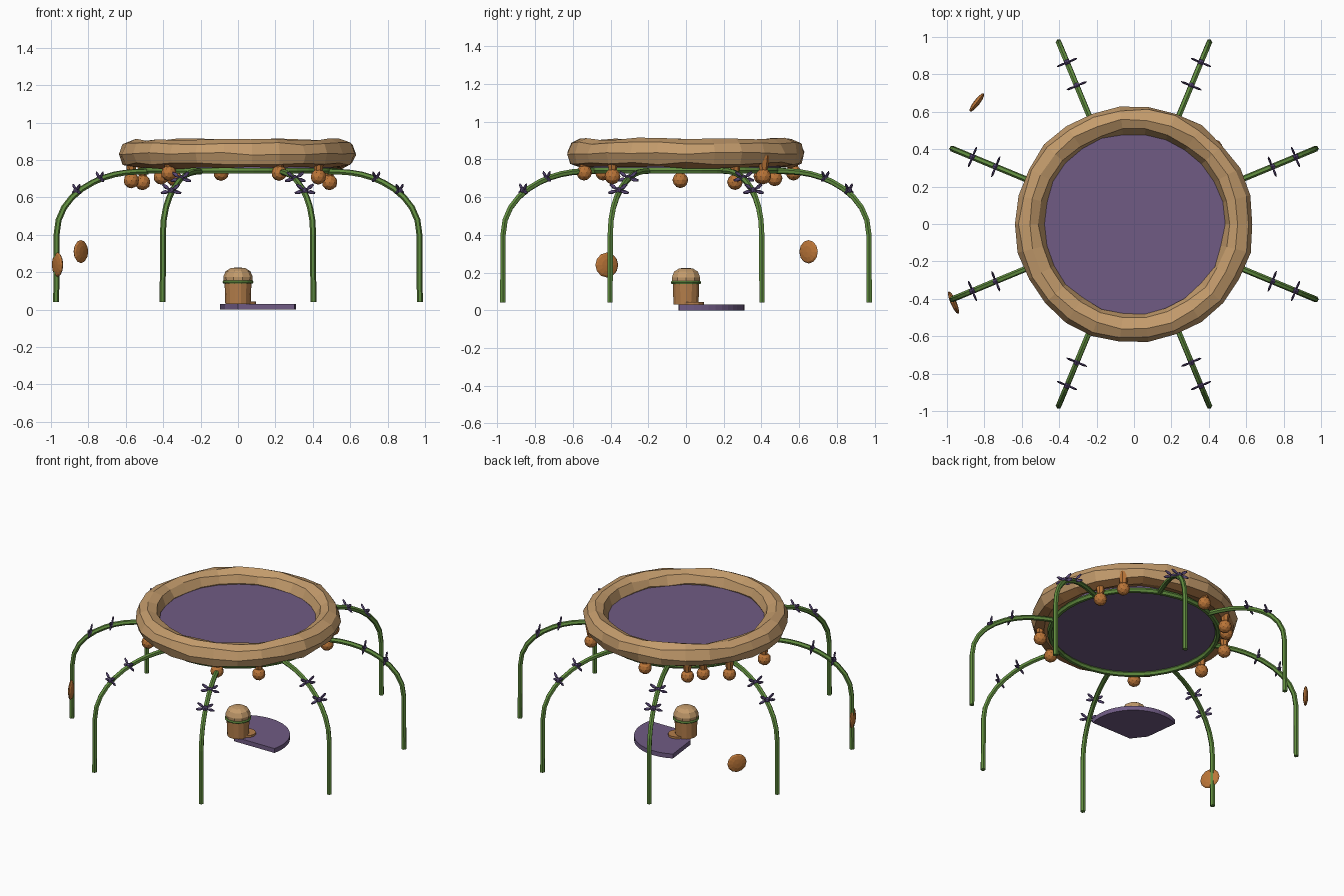
import bpy, bmesh, random
from math import sin, cos, pi, radians, atan2, hypot
from mathutils import Matrix, Vector

random.seed(4)
cube = bpy.data.objects.get("Cube")
if cube:
    bpy.data.objects.remove(cube)


def material(name, rgb):
    m = bpy.data.materials.new(name)
    m.use_nodes = True
    m.diffuse_color = (*rgb, 1)
    m.node_tree.nodes["Principled BSDF"].inputs["Base Color"].default_value = (*rgb, 1)
    return m


TAN = material("tan", (0.55, 0.33, 0.15))
BARK = material("bark brown", (0.46, 0.21, 0.07))
ORANGE = material("orange", (0.50, 0.18, 0.04))
PURPLE = material("purple", (0.16, 0.105, 0.23))
PETAL = material("dark violet", (0.10, 0.065, 0.18))
GREEN = material("vine green", (0.12, 0.27, 0.05))


def finish(name, bm, *mats):
    bmesh.ops.recalc_face_normals(bm, faces=bm.faces)
    me = bpy.data.meshes.new(name)
    bm.to_mesh(me)
    bm.free()
    for m in mats:
        me.materials.append(m)
    ob = bpy.data.objects.new(name, me)
    bpy.context.collection.objects.link(ob)
    return ob


def lathe(name, profile, mat, steps=12, closed=False, jitter=0.0, mat2=None, split=0.0):
    """Spin an (r, z) profile about z; faces centred below split take mat2."""
    bm = bmesh.new()
    rings = []
    for i in range(steps):
        a = 2 * pi * i / steps
        ring = []
        for r, z in profile:
            rr = r + random.uniform(-jitter, jitter)
            zz = z + random.uniform(-jitter, jitter)
            ring.append(bm.verts.new((rr * cos(a), rr * sin(a), zz)))
        rings.append(ring)
    n = len(profile)
    for i in range(steps):
        a, b = rings[i], rings[(i + 1) % steps]
        for j in range(n if closed else n - 1):
            k = (j + 1) % n
            f = bm.faces.new((a[j], b[j], b[k], a[k]))
            if mat2 and sum(v.co.z for v in f.verts) / 4 < split:
                f.material_index = 1
    if not closed:
        bm.faces.new([r[0] for r in rings])
        bm.faces.new([r[-1] for r in rings])
    return finish(name, bm, *([mat, mat2] if mat2 else [mat]))


def circle_profile(radius, z, minor, sides):
    return [(radius + minor * cos(2 * pi * i / sides), z + minor * sin(2 * pi * i / sides))
            for i in range(sides)]


# Lumpy wooden rim, tabletop and vine hoop below it
lathe("rim", circle_profile(0.56, 0.833, 0.076, 8), TAN, 26, True, 0.007, BARK, 0.79)
lathe("table_top", [(0.505, 0.75), (0.505, 0.828)], PURPLE, 40)
lathe("vine_hoop", circle_profile(0.52, 0.742, 0.018, 6), GREEN, 40, True)


# Arched vine legs, each with two flowers
def vine_leg(angle):
    cu = bpy.data.curves.new("vine_leg", "CURVE")
    cu.dimensions = "3D"
    cu.bevel_depth = 0.016
    cu.bevel_resolution = 1
    cu.resolution_u = 5
    cu.use_fill_caps = True
    sp = cu.splines.new("BEZIER")
    # r, z, tangent direction and handle length
    knots = [(1.052, 0.04, 0, 1, 0.1), (1.05, 0.40, 0, 1, 0.14),
             (0.84, 0.68, -0.9, 0.42, 0.12), (0.52, 0.738, -1, 0, 0.12)]
    sp.bezier_points.add(len(knots) - 1)
    out = Vector((cos(angle), sin(angle), 0))
    up = Vector((0, 0, 1))
    for p, (r, z, dr, dz, h) in zip(sp.bezier_points, knots):
        c, d = out * r + up * z, (out * dr + up * dz) * h
        p.handle_left_type = p.handle_right_type = "FREE"
        p.co, p.handle_left, p.handle_right = c, c - d, c + d
    sp.use_smooth = False
    cu.materials.append(GREEN)
    ob = bpy.data.objects.new("vine_leg", cu)
    bpy.context.collection.objects.link(ob)
    bpy.context.view_layer.objects.active = ob
    ob.select_set(True)
    bpy.ops.object.convert(target="MESH")
    bpy.context.active_object.select_set(False)


def flower(angle, r, z):
    bm = bmesh.new()
    base = Matrix.Rotation(angle, 4, "Z") @ Matrix.Translation((r, 0, z))
    bmesh.ops.create_icosphere(bm, subdivisions=1, radius=0.02, matrix=base)
    for tilt in (-12, 35, 145, 192):
        m = (base @ Matrix.Rotation(radians(tilt), 4, "X")
             @ Matrix.Translation((0, 0.036, 0)) @ Matrix.Diagonal((0.007, 0.028, 0.011, 1)))
        bmesh.ops.create_icosphere(bm, subdivisions=1, radius=1, matrix=m)
    finish("flower", bm, PETAL)


for i in range(8):
    a = radians(22.5 + 45 * i)
    vine_leg(a)
    flower(a, 0.80, 0.70)
    flower(a, 0.935, 0.635)


# Round fruits hanging from the rim on tapered stems
def fruit(x, y, z):
    bm = bmesh.new()
    bmesh.ops.create_icosphere(bm, subdivisions=2, radius=0.042,
                               matrix=Matrix.Translation((x, y, z)))
    top = 0.82
    bmesh.ops.create_cone(bm, cap_ends=True, segments=7, radius1=0.016, radius2=0.036,
                          depth=top - z, matrix=Matrix.Translation((x, y, (top + z) / 2)))
    finish("hanging_fruit", bm, ORANGE)


for spot in [(0.22, -0.54, 0.73), (0.43, -0.39, 0.71), (-0.37, -0.44, 0.73),
             (0.49, 0.26, 0.68), (-0.09, 0.57, 0.73), (-0.34, 0.47, 0.70),
             (-0.41, 0.40, 0.71), (-0.51, 0.26, 0.68), (-0.57, -0.03, 0.69),
             (0.43, 0.41, 0.71)]:
    fruit(*spot)

# Small stool: trunk, vine band and domed cap
lathe("stool_trunk", [(0.068, 0.03), (0.072, 0.15)], BARK, 14)
lathe("stool_band", circle_profile(0.074, 0.147, 0.009, 6), GREEN, 14, True)
lathe("stool_cap", [(0.076, 0.15), (0.079, 0.175), (0.066, 0.205), (0.04, 0.221), (0.012, 0.225)],
      TAN, 10)
foot = lathe("stool_foot", [(0.055, 0.028), (0.055, 0.044)], BARK, 12)
foot.location = (0.04, 0.04, 0)

# Fan-shaped mat beside the stool
bm = bmesh.new()
outline = [(-0.07, 0.05), (0.0, -0.04)]
for i in range(17):
    a = radians(-14 + 131 * i / 16)
    outline.append((0.03 + 0.28 * cos(a), 0.03 + 0.28 * sin(a)))
face = bm.faces.new([bm.verts.new((x, y, 0)) for x, y in outline])
grown = bmesh.ops.extrude_face_region(bm, geom=[face])["geom"]
bmesh.ops.translate(bm, vec=(0, 0, 0.03),
                    verts=[g for g in grown if isinstance(g, bmesh.types.BMVert)])
finish("fan_mat", bm, PURPLE)


# Upright lens-shaped discs at the left-hand side
def lens(x, y, z, radius):
    bm = bmesh.new()
    m = (Matrix.Translation((x, y, z)) @ Matrix.Rotation(atan2(y, x), 4, "Z")
         @ Matrix.Rotation(pi / 2, 4, "Y") @ Matrix.Diagonal((radius, radius, 0.016, 1)))
    bmesh.ops.create_uvsphere(bm, u_segments=12, v_segments=6, radius=1, matrix=m)
    finish("floating_disc", bm, ORANGE)


lens(-0.84, 0.65, 0.31, 0.062)
lens(-0.965, -0.42, 0.24, 0.066)
